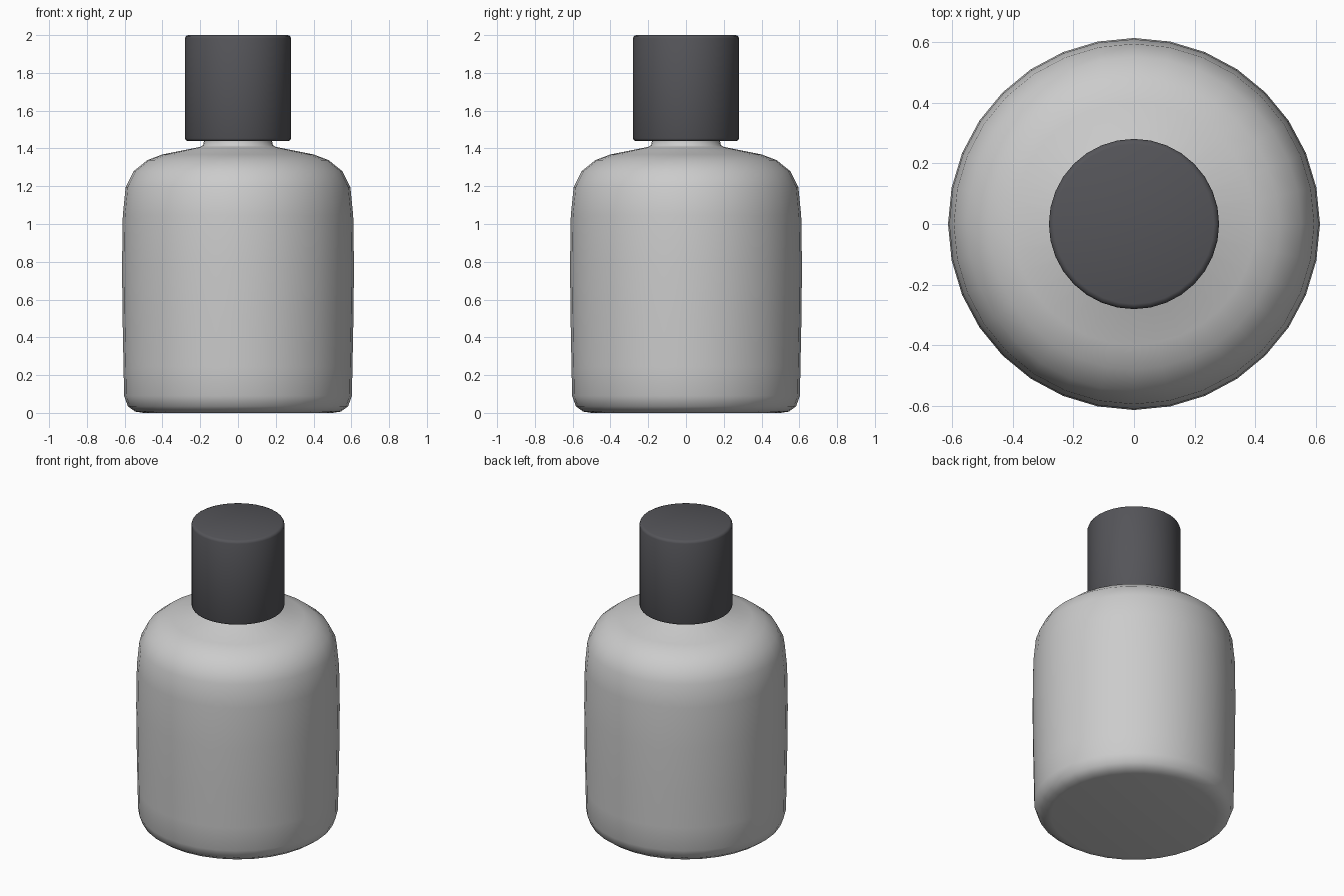
import bpy, bmesh, math

if "Cube" in bpy.data.objects:
    bpy.data.objects.remove(bpy.data.objects["Cube"])


def lathe(name, profile, segments=32, smooth_angle=60):
    """Spin an (r, z) profile about z; ends with r = 0 close the shape."""
    bm = bmesh.new()
    verts = [bm.verts.new((r, 0, z)) for r, z in profile]
    edges = [bm.edges.new(pair) for pair in zip(verts, verts[1:])]
    bmesh.ops.spin(bm, geom=verts + edges, cent=(0, 0, 0), axis=(0, 0, 1),
                   angle=math.tau, steps=segments, use_duplicate=False)
    bmesh.ops.remove_doubles(bm, verts=bm.verts, dist=1e-4)
    bmesh.ops.recalc_face_normals(bm, faces=bm.faces)
    mesh = bpy.data.meshes.new(name)
    bm.to_mesh(mesh)
    bm.free()
    obj = bpy.data.objects.new(name, mesh)
    bpy.context.collection.objects.link(obj)
    bpy.ops.object.select_all(action='DESELECT')
    obj.select_set(True)
    bpy.context.view_layer.objects.active = obj
    bpy.ops.object.shade_smooth_by_angle(angle=math.radians(smooth_angle))
    return obj


# bottle body with rounded shoulder and short neck
lathe("bottle_body", [
    (0, 0.005), (0.50, 0.005), (0.545, 0.012), (0.583, 0.04), (0.603, 0.095),
    (0.606, 0.25), (0.611, 0.50), (0.614, 0.78), (0.610, 1.05),
    (0.595, 1.20), (0.552, 1.285), (0.48, 1.343), (0.40, 1.373),
    (0.20, 1.413), (0.185, 1.422), (0.18, 1.445), (0.18, 1.60), (0, 1.60)])

# screw cap with softened rims
cap = lathe("cap", [
    (0, 1.44), (0.268, 1.44), (0.277, 1.444), (0.281, 1.453),
    (0.281, 1.983), (0.276, 1.995), (0.264, 2.0), (0, 2.0)])
dark = bpy.data.materials.new("dark_plastic")
dark.diffuse_color = (0.09, 0.09, 0.10, 1)
dark.use_nodes = True
dark.node_tree.nodes["Principled BSDF"].inputs["Base Color"].default_value = dark.diffuse_color
cap.data.materials.append(dark)
bpy.data.objects["bottle_body"].location.z = -0.005
